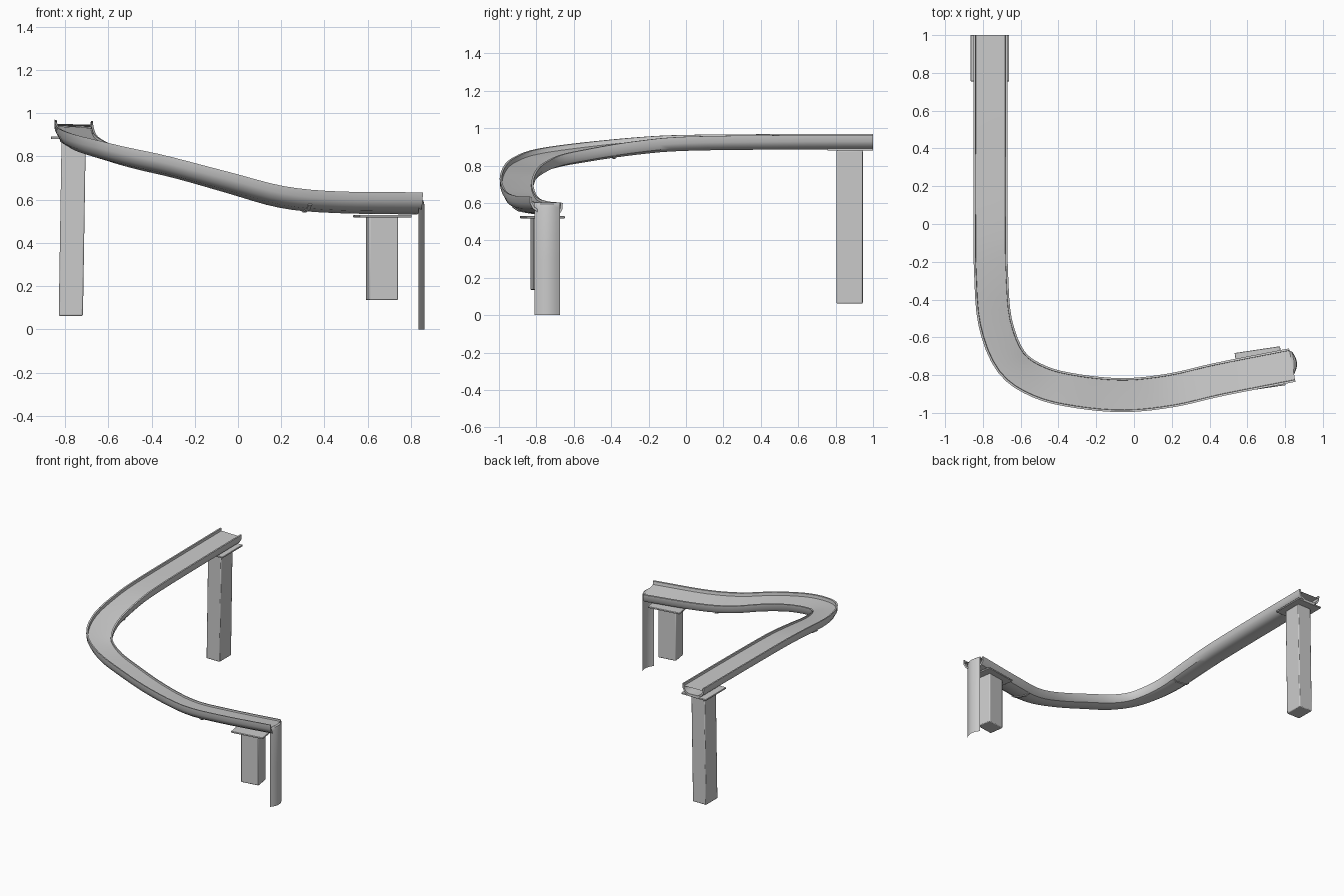
import bpy, math
from mathutils import Vector, Matrix

if "Cube" in bpy.data.objects:
    bpy.data.objects.remove(bpy.data.objects["Cube"])

# centre line of the channel rim: x, y, z, bank (outer rim height above inner rim)
PATH = [(-.76, 1, .967, .006), (-.76, .5, .965, .006), (-.76, 0, .959, .01),
        (-.757, -.25, .942, .02), (-.735, -.52, .908, .034), (-.65, -.73, .872, .04),
        (-.5, -.835, .83, .034), (-.3, -.885, .784, .03), (-.05, -.906, .715, .03),
        (.2, -.88, .647, .03), (.45, -.823, .623, .03), (.838, -.747, .617, .034)]


def sample(points, steps):
    """Catmull-Rom samples through the points."""
    p = [Vector(q) for q in points]
    p = [2 * p[0] - p[1]] + p + [2 * p[-1] - p[-2]]
    out = []
    for i in range(1, len(p) - 2):
        a, b, c, d = p[i - 1:i + 3]
        for s in range(steps):
            t = s / steps
            out.append(.5 * (2 * b + (c - a) * t + (2 * a - 5 * b + 4 * c - d) * t * t
                             + (3 * b - a - 3 * c + d) * t ** 3))
    return out + [p[-2]]


S = sample(PATH, 4)


def frame(i):
    """Centre, sideways unit vector (towards the inner rim) and bank at sample i."""
    a, b = S[max(i - 1, 0)], S[min(i + 1, len(S) - 1)]
    t = Vector((b.x - a.x, b.y - a.y, 0)).normalized()
    return S[i].to_3d(), Vector((-t.y, t.x, 0)), S[i].w


def section(i, profile, tilt=1):
    c, n, bank = frame(i)
    return [c + n * u + Vector((0, 0, v - tilt * bank * u / .18)) for u, v in profile]


def grid(name, rows, closed=False):
    """Skin a list of equally long rows; closed rows form a capped shell."""
    m = len(rows[0])
    faces = []
    for r in range(len(rows) - 1):
        for k in range(m if closed else m - 1):
            j = (k + 1) % m
            faces.append((r * m + k, r * m + j, (r + 1) * m + j, (r + 1) * m + k))
    if closed:  # end caps between the outer and inner halves of the profile
        for k in range(m // 2 - 1):
            cap = (k, m - 1 - k, m - 2 - k, k + 1)
            faces.append(cap)
            faces.append(tuple(v + (len(rows) - 1) * m for v in reversed(cap)))
    me = bpy.data.meshes.new(name)
    me.from_pydata([tuple(v) for r in rows for v in r], [], faces)
    ob = bpy.data.objects.new(name, me)
    bpy.context.collection.objects.link(ob)
    finish(ob)
    return ob


def finish(ob, angle=35):
    bpy.ops.object.select_all(action='DESELECT')
    ob.select_set(True)
    bpy.context.view_layer.objects.active = ob
    bpy.ops.object.mode_set(mode='EDIT')
    bpy.ops.mesh.select_all(action='SELECT')
    bpy.ops.mesh.normals_make_consistent(inside=False)
    bpy.ops.object.mode_set(mode='OBJECT')
    bpy.ops.object.shade_smooth_by_angle(angle=math.radians(angle))


def mirror(half):
    return half + [(-u, v) for u, v in reversed(half)]


# trough shell
outer = mirror([(-.09, 0), (-.088, -.035), (-.072, -.062), (-.04, -.078)])
inner = mirror([(-.079, 0), (-.077, -.03), (-.063, -.052), (-.036, -.066)])
grid("trough", [section(i, outer + inner[::-1]) for i in range(len(S))], True)

# joint collars under the trough
ring = [(u * 1.02, v - .006) for u, v in outer[2:6]]
under = [(u, v) for u, v in outer[2:6]]
for name, i in (("upper_joint", 14), ("lower_joint", 38)):
    _, n, _ = frame(i)
    along = Vector((n.y, -n.x, 0)) * .008
    base = section(i, ring + under[::-1])
    grid(name, [[v - along for v in base], [v + along for v in base]], True)

# water surface running down the channel
across = [(-.078 + .156 * k / 6, -.018) for k in range(7)]
flow = [section(i, across, .6) for i in range(len(S))]
grid("water_surface", flow)

# waterfall: curved sheet rolling over the lip and dropping to the ground
rows = [flow[-1]]
for push, z in ((.5, .602), (.85, .595), (1, .575), (1, .3), (1, 0)):
    row = []
    for k in range(9):
        w = k / 4 - 1
        row.append(Vector((.832 + .027 * push * (1 - w * w) + .004 * push,
                           -.743 + .068 * w, z)))
    rows.append(row)
grid("waterfall", rows[1:])
lip = [[a.copy() for a in flow[-1]],
       [Vector((.834 + .0135 * (1 - (k / 3 - 1) ** 2), -.743 + .068 * (k / 3 - 1), .602))
        for k in range(7)]]
grid("waterfall_lip", lip)


def box(name, centre, size, turn, bevel, lean=0):
    bpy.ops.mesh.primitive_cube_add(size=1)
    ob = bpy.context.object
    ob.name = name
    shear = Matrix.Identity(4)
    shear[0][2] = lean
    ob.data.transform(shear @ Matrix.Diagonal((*size, 1)))
    ob.location = centre
    ob.rotation_euler.z = turn
    mod = ob.modifiers.new("soft_edges", 'BEVEL')
    mod.width = bevel
    mod.segments = 2
    finish(ob)


# supports: saddle plate and post under each end
box("upper_plate", (-.763, .878, .886), (.205, .245, .012), 0, .003)
box("upper_post", (-.767, .875, .472), (.112, .14, .82), 0, .006, .016)
turn = math.radians(8.5)
box("lower_plate", (.668, -.768, .524), (.243, .208, .012), turn, .003)
box("lower_post", (.666, -.768, .33), (.136, .112, .39), turn, .006)
